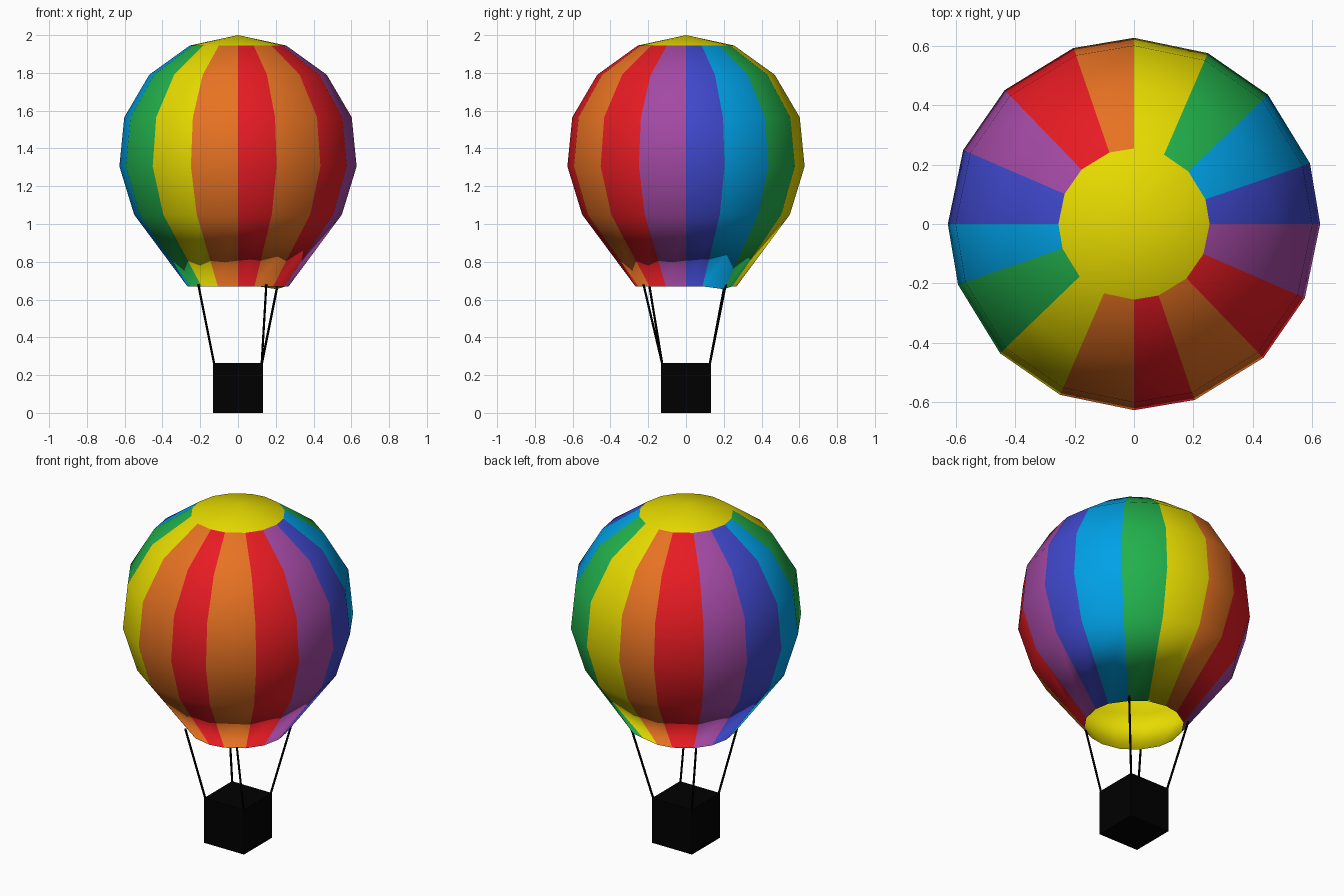
import bpy, bmesh, math
from mathutils import Vector

if "Cube" in bpy.data.objects:
    bpy.data.objects.remove(bpy.data.objects["Cube"])


def material(name, rgb):
    # sRGB 0-255 to linear
    lin = [((c / 255 + 0.055) / 1.055) ** 2.4 if c > 10 else c / 255 / 12.92 for c in rgb]
    m = bpy.data.materials.new(name)
    m.diffuse_color = (*lin, 1)
    m.use_nodes = True
    m.node_tree.nodes["Principled BSDF"].inputs["Base Color"].default_value = m.diffuse_color
    return m


YELLOW, GREEN, SKY, INDIGO, PURPLE, RED, ORANGE = range(7)
balloon_mats = [
    material("yellow", (255, 242, 0)),
    material("green", (34, 177, 76)),
    material("sky_blue", (0, 162, 232)),
    material("indigo", (63, 72, 204)),
    material("purple", (163, 73, 164)),
    material("red", (237, 28, 36)),
    material("orange", (255, 127, 39)),
]
black = material("black", (0, 0, 0))


def make_object(name, bm, mats, smooth=False):
    bmesh.ops.recalc_face_normals(bm, faces=bm.faces)
    me = bpy.data.meshes.new(name)
    bm.to_mesh(me)
    bm.free()
    for m in mats:
        me.materials.append(m)
    for p in me.polygons:
        p.use_smooth = smooth
    ob = bpy.data.objects.new(name, me)
    bpy.context.collection.objects.link(ob)
    return ob


# Envelope: 16 gores, clockwise from +y, slightly uneven in each quarter
angles = [math.radians(q * 90 + a) for q in range(4) for a in (0, 23.4, 46, 71)]
gores = [YELLOW, GREEN, SKY, INDIGO, PURPLE, RED, ORANGE, RED,
         ORANGE, YELLOW, GREEN, SKY, INDIGO, PURPLE, RED, ORANGE]
# radius, height from crown to mouth
profile = [(0.255, 1.945), (0.47, 1.79), (0.602, 1.565), (0.628, 1.305), (0.55, 1.05)]

bm = bmesh.new()


def ring(r, z):
    return [bm.verts.new((r * math.sin(a), r * math.cos(a), z)) for a in angles]


mouth = ring(0.268, 0.67)
mouth[2].co = (0.205, 0.2, 0.655)   # the mouth sags at one corner


def shell(inset, lining):
    apex = bm.verts.new((0, 0, 2.0 - inset))
    rings = [ring(r - inset, z - inset * 0.6 * (z > 1.4)) for r, z in profile] + [mouth]
    for i in range(16):
        j = (i + 1) % 16
        bm.faces.new((apex, rings[0][i], rings[0][j])).material_index = YELLOW
        for a, b in zip(rings, rings[1:]):
            f = bm.faces.new((a[i], b[i], b[j], a[j]))
            f.material_index = YELLOW if lining else gores[i]


shell(0.0, False)    # striped outside
shell(0.012, True)   # yellow lining, joined at the mouth
make_object("envelope", bm, balloon_mats, smooth=True)

# Basket
bm = bmesh.new()
bmesh.ops.create_cube(bm, size=1)
for v in bm.verts:
    v.co = (v.co.x * 0.264, v.co.y * 0.264, (v.co.z + 0.5) * 0.265)
make_object("basket", bm, [black])

# Ropes from the basket corners to the mouth
ropes = {
    "rope_front_right": ((0.125, -0.125), (0.15, -0.225)),
    "rope_front_left": ((-0.125, -0.125), (-0.21, -0.195)),
    "rope_back_right": ((0.125, 0.125), (0.21, 0.21)),
    "rope_back_left": ((-0.125, 0.125), (-0.21, 0.205)),
}
for name, (lo, hi) in ropes.items():
    p, q = Vector((*lo, 0.255)), Vector((*hi, 0.68))
    d = q - p
    bm = bmesh.new()
    bmesh.ops.create_cone(bm, cap_ends=True, segments=8, radius1=0.006, radius2=0.006, depth=d.length)
    rot = d.to_track_quat('Z', 'Y')
    for v in bm.verts:
        v.co = rot @ v.co + (p + q) / 2
    make_object(name, bm, [black], smooth=False)
